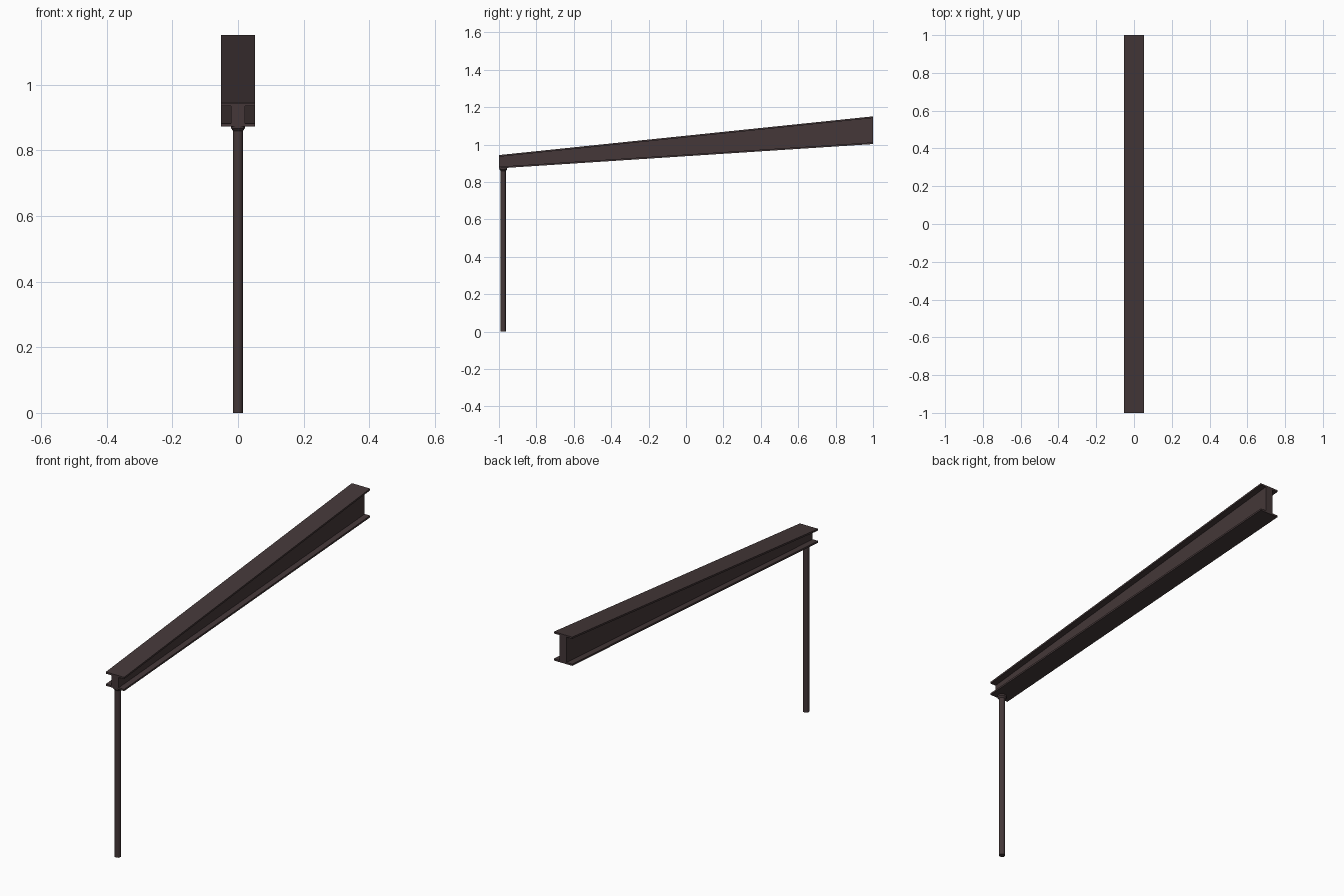
import bpy, bmesh, math

if "Cube" in bpy.data.objects:
    bpy.data.objects.remove(bpy.data.objects["Cube"])

steel = bpy.data.materials.new("dark brown steel")
steel.diffuse_color = (0.058, 0.039, 0.040, 1)
steel.use_nodes = True
steel.node_tree.nodes["Principled BSDF"].inputs["Base Color"].default_value = steel.diffuse_color


def finish(name, bm):
    bmesh.ops.recalc_face_normals(bm, faces=bm.faces)
    mesh = bpy.data.meshes.new(name)
    bm.to_mesh(mesh)
    bm.free()
    mesh.materials.append(steel)
    obj = bpy.data.objects.new(name, mesh)
    bpy.context.collection.objects.link(obj)
    return obj


def i_section(z0, z1, half=0.052, web=0.021, t=0.009):
    right = [(half, z0), (half, z0 + t), (web, z0 + t),
             (web, z1 - t), (half, z1 - t), (half, z1)]
    return right + [(-x, z) for x, z in reversed(right)]


# Tapered I-beam: small section at the front, deep section at the back
bm = bmesh.new()
ends = []
for y, z0, z1 in ((-1, 0.873, 0.944), (1, 1.003, 1.151)):
    ends.append([bm.verts.new((x, y, z)) for x, z in i_section(z0, z1)])
front, back = ends
n = len(front)
for i in range(n):
    j = (i + 1) % n
    bm.faces.new((front[i], front[j], back[j], back[i]))
for ring in ends:
    # end cap as flange, web, flange
    for ids in ((0, 1, 2, 9, 10, 11), (2, 3, 8, 9), (3, 4, 5, 6, 7, 8)):
        bm.faces.new([ring[i] for i in ids])
finish("tapered_beam", bm)


def lathe(name, profile, sides=12, y=-0.977):
    bm = bmesh.new()
    rings = []
    for r, z in profile:
        rings.append([bm.verts.new((r * math.cos(a), y + r * math.sin(a), z))
                      for a in (2 * math.pi * (k + 0.5) / sides for k in range(sides))])
    for lo, hi in zip(rings, rings[1:]):
        for k in range(sides):
            m = (k + 1) % sides
            bm.faces.new((lo[k], lo[m], hi[m], hi[k]))
    bm.faces.new(rings[0])
    bm.faces.new(rings[-1])
    return finish(name, bm)


# Slim round post and its flared cap under the beam
lathe("post", [(0.015, 0), (0.015, 0.866)])
lathe("post_cap", [(0.015, 0.859), (0.022, 0.867), (0.022, 0.8755)])
